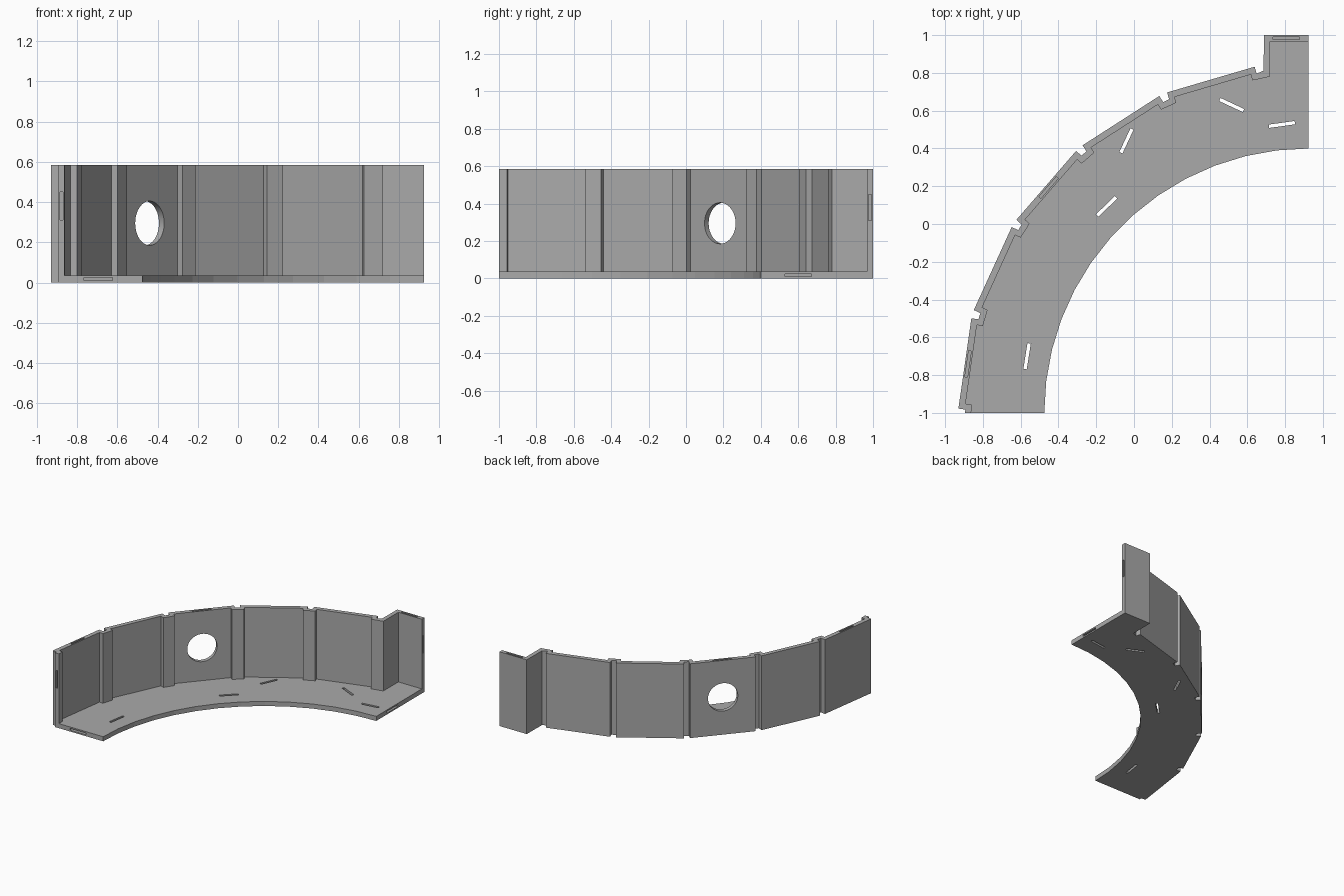
import bpy, bmesh
from math import sin, cos, tan, pi, radians
from mathutils import Matrix, Vector

if "Cube" in bpy.data.objects:
    bpy.data.objects.remove(bpy.data.objects["Cube"])

CX, CY = 0.925, -1.0             # centre of the curved plan
STEP = pi / 11                   # angle of one wall panel
APOTHEM, HEIGHT, FLOOR = 1.839, 0.585, 0.036
HALF = APOTHEM * tan(STEP / 2)
THICK, NOTCH, RIB = 0.034, 0.038, 0.066
DEPTH = 0.03                     # depth of the connector pockets

grey = bpy.data.materials.new("plain grey")
grey.use_nodes = True
grey.diffuse_color = (0.4, 0.4, 0.4, 1)
grey.node_tree.nodes["Principled BSDF"].inputs["Base Color"].default_value = (0.4, 0.4, 0.4, 1)


def panel_point(i, s, d):
    """Point on panel i: s along it from the middle, d inward from its outer face."""
    a = (i + 0.5) * STEP
    r = APOTHEM - d
    return (CX - cos(a) * r + sin(a) * s, CY + sin(a) * r + cos(a) * s)


def make_object(name, bm):
    bmesh.ops.recalc_face_normals(bm, faces=bm.faces)
    mesh = bpy.data.meshes.new(name)
    bm.to_mesh(mesh)
    bm.free()
    mesh.materials.append(grey)
    obj = bpy.data.objects.new(name, mesh)
    bpy.context.collection.objects.link(obj)
    return obj


def extrude_plan(name, outline, z0, z1):
    bm = bmesh.new()
    face = bm.faces.new([bm.verts.new((x, y, z0)) for x, y in outline])
    top = bmesh.ops.extrude_face_region(bm, geom=[face])["geom"]
    verts = [v for v in top if isinstance(v, bmesh.types.BMVert)]
    bmesh.ops.translate(bm, verts=verts, vec=(0, 0, z1 - z0))
    return make_object(name, bm)


def box(bm, centre, size, turn=0):
    """Box turned clockwise from the y axis."""
    m = (Matrix.Translation(centre) @ Matrix.Rotation(-turn, 4, "Z")
         @ Matrix.Diagonal((*size, 1)))
    bmesh.ops.create_cube(bm, size=1, matrix=m)


def cut(obj, bm):
    cutter = make_object(obj.name + "_cutter", bm)
    cutter.hide_render = True
    mod = obj.modifiers.new("cut", "BOOLEAN")
    mod.operation, mod.solver, mod.object = "DIFFERENCE", "EXACT", cutter
    graph = bpy.context.evaluated_depsgraph_get()
    mesh = bpy.data.meshes.new_from_object(obj.evaluated_get(graph))
    obj.modifiers.clear()
    obj.data = mesh
    bpy.data.objects.remove(cutter)


# Wall plan: notched outside, ribbed inside at every joint
outer = [(-0.896, CY)]
inner = [(-0.862, CY)]
for i in range(5):
    e, r = HALF - 0.023, HALF - 0.054
    outer += [panel_point(i, s, d) for s, d in ((-e, NOTCH), (-e, 0), (e, 0), (e, NOTCH))]
    inner += [panel_point(i, s, d) for s, d in ((-r, RIB), (-r, THICK), (r, THICK), (r, RIB))]
outer += [(0.686, 0.812), (0.688, 1), (CX, 1)]
inner += [(0.72, 0.78), (0.72, 0.967), (CX, 0.967)]
wall = extrude_plan("wall", outer + inner[::-1], 0, HEIGHT)

# Floor between the wall and the faceted front arc
arc = [(CX - 1.4 * cos(k * pi / 26), CY + 1.4 * sin(k * pi / 26)) for k in range(14)]
floor = extrude_plan("floor", inner + arc[::-1], 0, FLOOR)

# Round opening and connector pockets in the wall
bm = bmesh.new()
a = 2.5 * STEP
axis = Vector((-cos(a), sin(a), 0))
m = (Matrix.Translation((*panel_point(2, 0, THICK / 2), 0.295))
     @ axis.to_track_quat("Z", "Y").to_matrix().to_4x4())
bmesh.ops.create_cone(bm, cap_ends=True, segments=48, radius1=0.11, radius2=0.11,
                      depth=0.2, matrix=m)
for i in (0, 2):
    box(bm, (*panel_point(i, 0, THICK / 2), HEIGHT), (0.014, 0.14, 2 * DEPTH), (i + 0.5) * STEP)
box(bm, (0.805, 0.984, HEIGHT), (0.14, 0.014, 2 * DEPTH))
box(bm, (CX, 0.984, 0.38), (2 * DEPTH, 0.014, 0.14))
box(bm, (-0.878, CY, 0.38), (0.014, 2 * DEPTH, 0.14))
cut(wall, bm)

# Through slots and end pockets in the floor
bm = bmesh.new()
for x, y, turn in ((-0.566, -0.70, 9), (-0.145, 0.093, 46), (-0.04, 0.44, 25),
                   (0.517, 0.63, 115), (0.783, 0.527, 82)):
    box(bm, (x, y, FLOOR / 2), (0.018, 0.138, 0.2), radians(turn))
box(bm, (-0.695, CY, FLOOR / 2), (0.14, 2 * DEPTH, 0.014))
box(bm, (CX, 0.60, FLOOR / 2), (2 * DEPTH, 0.14, 0.014))
cut(floor, bm)

# Smooth only the opening, keep the flat panels crisp
bpy.ops.object.select_all(action="DESELECT")
wall.select_set(True)
bpy.context.view_layer.objects.active = wall
bpy.ops.object.shade_smooth_by_angle(angle=radians(10))
